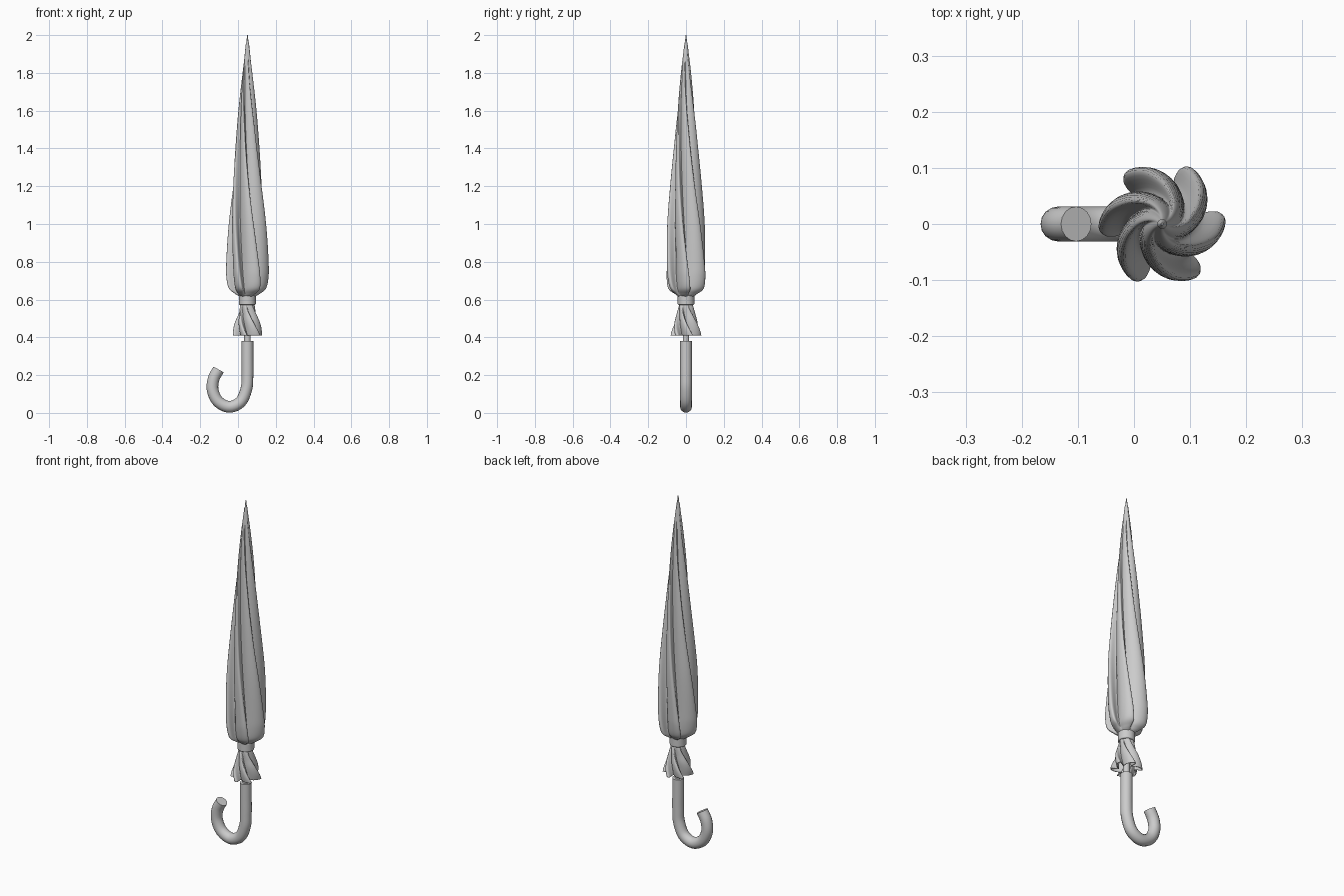
import bpy, bmesh
from math import sin, cos, pi, radians
from mathutils import Vector

cube = bpy.data.objects.get("Cube")
if cube:
    bpy.data.objects.remove(cube)

AXIS = 0.05      # the pole stands off centre because of the hook
FOLDS = 6
STEPS = 16       # points across one fold

grey = bpy.data.materials.new("light grey")
grey.use_nodes = True
grey.diffuse_color = (0.6, 0.6, 0.6, 1)
grey.node_tree.nodes["Principled BSDF"].inputs["Base Color"].default_value = (0.6, 0.6, 0.6, 1)


def finish(obj, angle=40):
    obj.data.materials.append(grey)
    bpy.ops.object.select_all(action="DESELECT")
    obj.select_set(True)
    bpy.context.view_layer.objects.active = obj
    bpy.ops.object.shade_smooth_by_angle(angle=radians(angle))


def smooth_path(points, steps):
    """Catmull-Rom interpolation through profile points."""
    pts = [Vector(p) for p in points]
    pts = [pts[0] * 2 - pts[1]] + pts + [pts[-1] * 2 - pts[-2]]
    out = []
    for a, b, c, d in zip(pts, pts[1:], pts[2:], pts[3:]):
        for i in range(steps):
            t = i / steps
            out.append(b + (c - a) * t / 2 + (a - b * 2.5 + c * 2 - d / 2) * t * t
                       + (b * 1.5 - a / 2 - c * 1.5 + d / 2) * t ** 3)
    return out + [pts[-2]]


def pleated(name, profile, phase, twist, lean, steps):
    """Loft twisted overlapping folds; profile rows are (height, radius, fold depth)."""
    bm = bmesh.new()
    rings = []
    for z, radius, depth in smooth_path(profile, steps):
        ring = []
        for i in range(FOLDS * STEPS):
            u = (i % STEPS) / STEPS
            h = sin(pi * u) ** 1.5
            r = radius * (1 - depth * (1 - h))
            a = 2 * pi * i / (FOLDS * STEPS) + radians(phase + lean * h * min(1, depth * 3)
                                                      + twist * (profile[0][0] - z))
            ring.append(bm.verts.new((AXIS + r * cos(a), r * sin(a), z)))
        rings.append(ring)
    for low, high in zip(rings, rings[1:]):
        for i in range(len(low)):
            j = (i + 1) % len(low)
            bm.faces.new((low[i], low[j], high[j], high[i]))
    bmesh.ops.recalc_face_normals(bm, faces=bm.faces)
    mesh = bpy.data.meshes.new(name)
    bm.to_mesh(mesh)
    bm.free()
    obj = bpy.data.objects.new(name, mesh)
    bpy.context.collection.objects.link(obj)
    finish(obj, 60)
    return obj


def rod(name, radius, z0, z1, tip=None):
    bpy.ops.mesh.primitive_cone_add(vertices=32, radius1=radius,
                                    radius2=radius if tip is None else tip,
                                    depth=z1 - z0, location=(AXIS, 0, (z0 + z1) / 2))
    obj = bpy.context.object
    obj.name = name
    finish(obj)
    return obj


# Furled canopy, from the tied neck up to the point
pleated("canopy", [(0.615, 0.04, 0.1), (0.632, 0.068, 0.25), (0.66, 0.1, 0.36),
                   (0.72, 0.112, 0.4), (0.8, 0.112, 0.42), (1.0, 0.102, 0.42),
                   (1.2, 0.084, 0.4), (1.4, 0.066, 0.36), (1.6, 0.048, 0.3),
                   (1.8, 0.027, 0.2), (1.9, 0.015, 0.1), (1.96, 0.008, 0.05)],
        -42, 70, 24, 6)

# Gathered hem flaring out below the strap
hem = pleated("gathered_hem", [(0.41, 0.082, 0.5), (0.44, 0.077, 0.48), (0.48, 0.066, 0.42),
                               (0.53, 0.048, 0.3), (0.58, 0.036, 0.1)],
              -30, 400, 24, 6)
cloth = hem.modifiers.new("cloth", "SOLIDIFY")
cloth.thickness = 0.003

# Closing strap, pole and metal point
strap = rod("strap", 0.044, 0.572, 0.622)
bevel = strap.modifiers.new("soft_rim", "BEVEL")
bevel.width = 0.005
bevel.segments = 3
rod("pole", 0.017, 0.36, 0.64)
rod("tip", 0.009, 1.93, 2.0, 0.002)

# Hooked handle swept along a curve
path = [(0.05, 0.38), (0.05, 0.29), (0.05, 0.2), (0.045, 0.13), (0.015, 0.06), (-0.045, 0.032),
        (-0.105, 0.06), (-0.134, 0.12), (-0.129, 0.18), (-0.103, 0.23)]
curve = bpy.data.curves.new("handle", "CURVE")
curve.dimensions = "3D"
curve.bevel_depth = 0.031
curve.bevel_resolution = 6
curve.use_fill_caps = True
spline = curve.splines.new("POLY")
points = smooth_path(path, 6)
spline.points.add(len(points) - 1)
for point, (x, z) in zip(spline.points, points):
    point.co = (x, 0, z, 1)
handle = bpy.data.objects.new("handle", curve)
bpy.context.collection.objects.link(handle)
bpy.ops.object.select_all(action="DESELECT")
handle.select_set(True)
bpy.context.view_layer.objects.active = handle
bpy.ops.object.convert(target="MESH")
finish(bpy.context.object)
